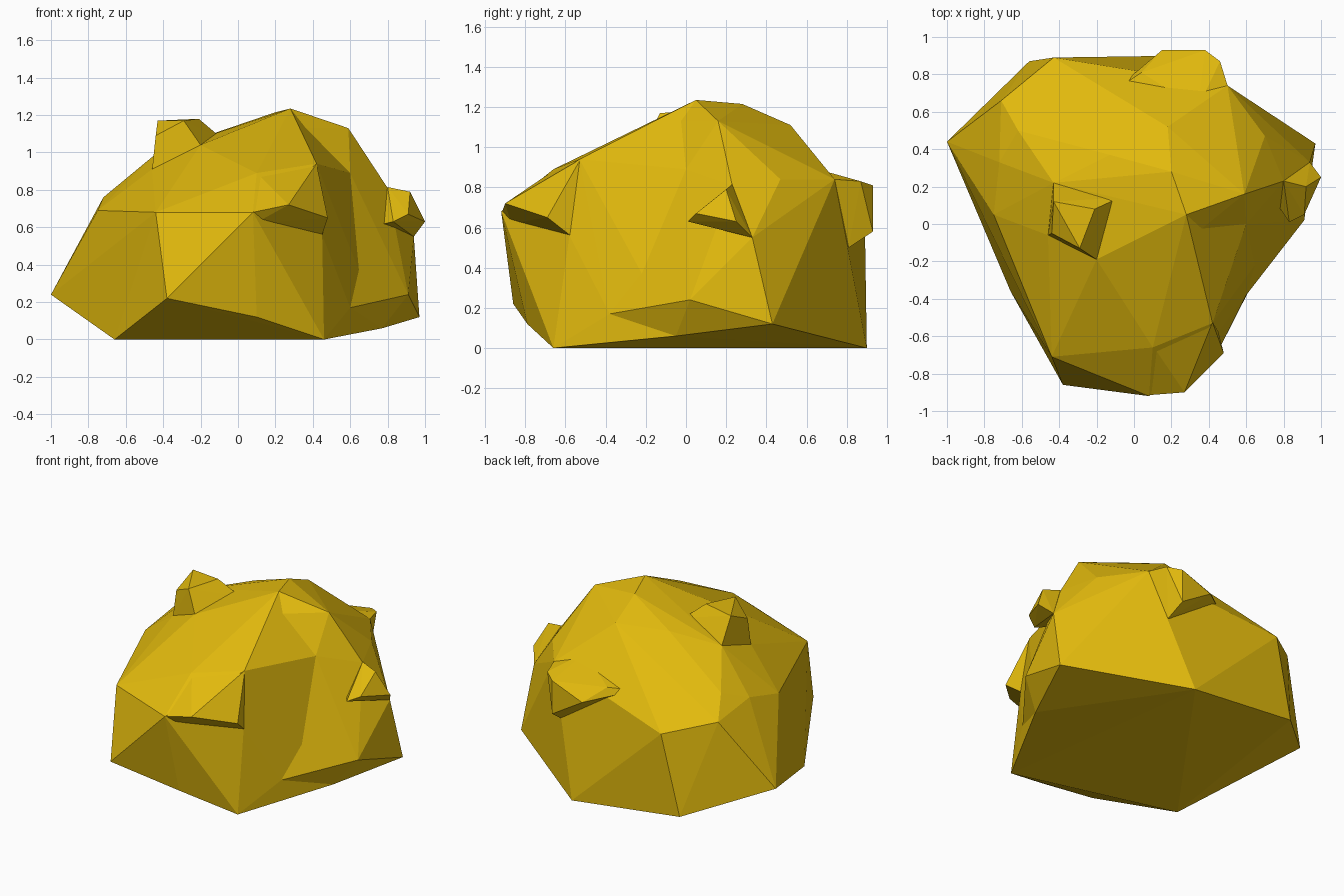
import bpy, bmesh

gold = bpy.data.materials.new("nugget gold")
gold.diffuse_color = (0.76, 0.49, 0.004, 1)


def hull(name, points):
    """Flat-faced chunk: convex hull around a few corner points."""
    bm = bmesh.new()
    verts = [bm.verts.new(p) for p in points]
    res = bmesh.ops.convex_hull(bm, input=verts)
    junk = {g for g in res["geom_interior"] + res["geom_unused"]
            if isinstance(g, bmesh.types.BMVert)}
    bmesh.ops.delete(bm, geom=list(junk), context='VERTS')
    bmesh.ops.recalc_face_normals(bm, faces=bm.faces)
    me = bpy.data.meshes.new(name)
    bm.to_mesh(me)
    bm.free()
    me.materials.append(gold)
    ob = bpy.data.objects.new(name, me)
    bpy.context.collection.objects.link(ob)
    return ob


# corners shared by both halves of the rock
crown = [(.27, -.1, 1.13), (.28, .05, 1.235), (.2, .28, 1.215), (.18, .52, 1.11)]
valley = [(.6, 0, .89), (.48, -.2, .65)]
right_foot = [(.6, -.38, .17), (.77, -.05, .06), (.25, .9, 0)]

# front and left mass
body = hull("rock_body", crown + valley + right_foot + [
    (.46, -.66, 0), (-.66, -.36, 0),
    (-.38, -.86, .22), (.1, -.79, .12), (-.52, -.5, .11), (-1, .44, .24),
    (-.44, -.71, .68), (.08, -.92, .68), (.45, -.58, .56), (.42, -.53, .94),
    (.1, -.66, .89), (-.75, .05, .69), (-.72, .33, .76), (-.71, .66, .71),
    (-.62, .5, .83), (-.56, .87, .09), (-.43, .89, .64), (-.43, .22, 1.0),
    (-.13, .37, 1.08), (-.2, -.19, 1.04), (-.46, -.06, .91),
    (.34, .62, .98), (.5, .74, .84)])

# right mass, meeting the front mass in a valley
shoulder = hull("right_shoulder", crown + valley + right_foot + [
    (.3, -.3, .1), (.91, .02, .24), (.97, .43, .12),
    (.59, .16, 1.13), (.8, .23, .81), (.55, .38, 1.02), (.7, .47, .84),
    (.5, .74, .84), (.34, .62, .98), (-.3, .6, .4), (.94, .33, .55)])

# small knobs that stick out of the rock
knobs = [
    hull("front_ledge", [
        (.079, -.915, .68), (.27, -.9, .72), (.48, -.69, .65), (.45, -.575, .56),
        (.09, -.87, .62), (.42, -.525, .94), (.1, -.65, .89)]),
    hull("top_knob", [
        (-.43, .12, 1.17), (-.21, .08, 1.18), (-.44, -.05, 1.09), (-.29, -.13, 1.17),
        (-.08, .14, 1.07), (-.43, .22, 1.0), (-.46, -.06, .9), (-.2, -.19, 1.04),
        (-.2, .05, .85)]),
    hull("right_knob", [
        (.8, .23, .815), (.92, .2, .79), (1, .25, .63), (.91, .05, .67),
        (.94, .33, .55), (.83, .01, .63), (.7, .2, .6)]),
    hull("back_knob", [
        (.15, .93, .72), (.38, .93, .81), (.46, .87, .83), (.04, .81, .81),
        (.5, .74, .84), (.38, .93, .58), (.4, .81, .5), (.2, .7, .65),
        (.34, .62, .9), (-.11, .71, .79)])]

# fuse everything into one stone
for part in [shoulder] + knobs:
    mod = body.modifiers.new("join " + part.name, 'BOOLEAN')
    mod.operation = 'UNION'
    mod.solver = 'EXACT'
    mod.object = part
    part.hide_render = True
    part.hide_set(True)
